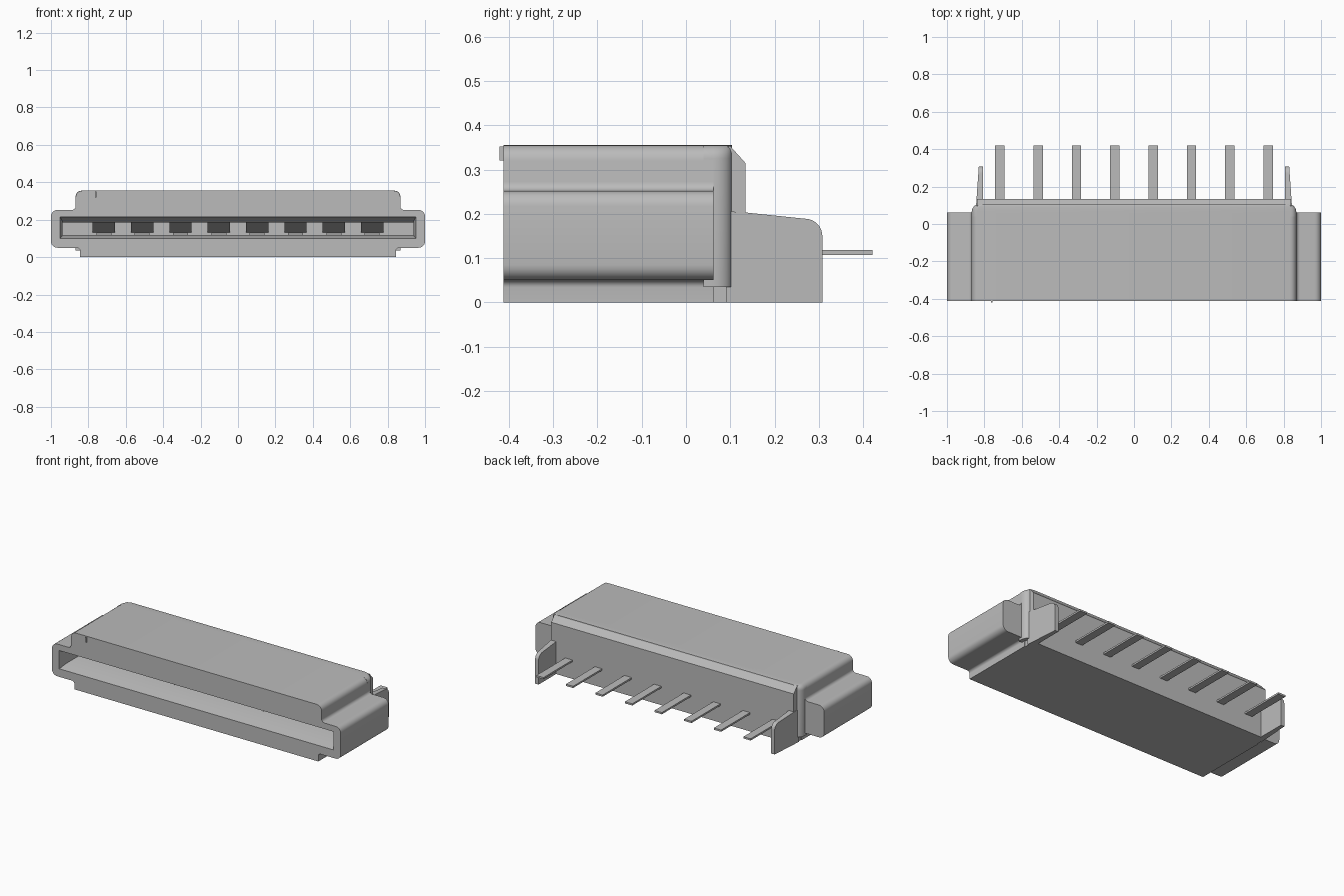
import bpy, bmesh, math

if "Cube" in bpy.data.objects:
    bpy.data.objects.remove(bpy.data.objects["Cube"], do_unlink=True)

grey = bpy.data.materials.new("connector grey")
grey.use_nodes = True
COLOR = (0.50, 0.50, 0.50, 1)
grey.diffuse_color = COLOR
grey.node_tree.nodes["Principled BSDF"].inputs["Base Color"].default_value = COLOR


def loft(name, rings, smooth=False):
    """Closed solid through rings of equal point count."""
    bm = bmesh.new()
    loops = [[bm.verts.new(p) for p in ring] for ring in rings]
    n = len(loops[0])
    for a, b in zip(loops, loops[1:]):
        for i in range(n):
            j = (i + 1) % n
            bm.faces.new((a[i], a[j], b[j], b[i]))
    bm.faces.new(loops[0])
    bm.faces.new(loops[-1])
    bmesh.ops.recalc_face_normals(bm, faces=bm.faces)
    mesh = bpy.data.meshes.new(name)
    bm.to_mesh(mesh)
    bm.free()
    mesh.materials.append(grey)
    ob = bpy.data.objects.new(name, mesh)
    bpy.context.collection.objects.link(ob)
    if smooth:
        shade(ob)
    return ob


def activate(ob):
    bpy.ops.object.select_all(action='DESELECT')
    ob.select_set(True)
    bpy.context.view_layer.objects.active = ob


def shade(ob):
    activate(ob)
    bpy.ops.object.shade_smooth_by_angle(angle=math.radians(30))


def rounded(points, steps=6):
    """Polygon whose corners (u, v, radius) are replaced by arcs (right angles)."""
    out = []
    n = len(points)
    for i, (u, v, r) in enumerate(points):
        if r == 0:
            out.append((u, v))
            continue
        dirs = []
        for q in (points[i - 1], points[(i + 1) % n]):
            d = math.hypot(q[0] - u, q[1] - v)
            dirs.append(((q[0] - u) / d, (q[1] - v) / d))
        (ax, ay), (bx, by) = dirs
        for k in range(steps + 1):
            t = k / steps * math.pi / 2
            s, c = r * (1 - math.sin(t)), r * (1 - math.cos(t))
            out.append((u + ax * s + bx * c, v + ay * s + by * c))
    return out


def mirrored(half):
    """Full outline from its right half, listed bottom to top."""
    return half + [(-x, z, r) for x, z, r in reversed(half)]


def ring_xz(outline, y):
    return [(x, y, z) for x, z in outline]


def slab_x(name, outline, x0, x1, smooth=False):
    """Side outline (y, z) extruded along x."""
    return loft(name, [[(x, y, z) for y, z in outline] for x in (x0, x1)], smooth)


def box(name, x0, x1, y0, y1, z0, z1):
    return slab_x(name, [(y0, z0), (y1, z0), (y1, z1), (y0, z1)], x0, x1)


# Housing with ears
section = rounded(mirrored([(0.845, 0, 0), (0.845, 0.05, 0.016), (1.0, 0.05, 0.035),
                            (1.0, 0.252, 0.035), (0.868, 0.252, 0.02), (0.868, 0.355, 0.035)]))
housing = loft("housing", [ring_xz(section, -0.412), ring_xz(section, 0.062)])

# Mating slot with a lead-in bevel
def slot_ring(y, hw, z0, z1):
    return [(-hw, y, z0), (hw, y, z0), (hw, y, z1), (-hw, y, z1)]

cutter = loft("slot_cutter", [slot_ring(-0.43, 0.953, 0.099, 0.217),
                              slot_ring(-0.405, 0.95, 0.101, 0.214),
                              slot_ring(-0.36, 0.937, 0.118, 0.186),
                              slot_ring(0.0, 0.937, 0.118, 0.186)])
cutter.hide_render = True
mod = housing.modifiers.new("slot", 'BOOLEAN')
mod.operation = 'DIFFERENCE'
mod.solver = 'EXACT'
mod.object = cutter
activate(housing)
bpy.ops.object.modifier_apply(modifier="slot")
bpy.data.objects.remove(cutter, do_unlink=True)
shade(housing)

# Rear of the housing with rounded vertical corners
rear = []
for k in range(7):
    t = k / 6 * math.pi / 2
    hw = 0.834 + 0.034 * math.cos(t)
    outline = rounded(mirrored([(hw, 0.035, 0), (hw, 0.355, 0.03)]))
    rear.append(ring_xz(outline, 0.062 + 0.042 * math.sin(t)))
rear.insert(0, [(x, 0.04, z) for x, _, z in rear[0]])
loft("housing_rear", rear, True)

# Back wall with a chamfered top edge
slab_x("back_wall", [(0.06, 0), (0.134, 0), (0.134, 0.315), (0.10, 0.353),
                     (0.08, 0.35), (0.06, 0.3)], -0.84, 0.84)

# Side tabs behind the housing, slightly tapered
for side, label in ((1, "left"), (-1, "right")):
    tab = [(0.09, 0), (0.308, 0), (0.308, 0.15)]
    tab += [(0.268 + 0.04 * math.cos(a), 0.15 + 0.039 * math.sin(a))
            for a in (k * math.pi / 16 for k in range(1, 9))]
    tab += [(0.134, 0.203), (0.09, 0.206)]
    outer = [(side * (0.845 - 0.07 * (y - 0.09)), y, z) for y, z in tab]
    inner = [(side * 0.806, y, z) for y, z in tab]
    loft(label + "_tab", [outer, inner], True)

# Eight contacts: rear pin, sloped spring holder and arched spring
for i in range(8):
    x = -0.7175 + 0.205 * i
    box(f"pin_{i + 1}", x - 0.025, x + 0.025, 0.12, 0.421, 0.107, 0.118)
    slab_x(f"spring_holder_{i + 1}", [(-0.34, 0.19), (0.01, 0.19), (0.01, 0.13)],
           x - 0.06, x + 0.06)
    arch = [(-0.26 + 0.2 * k / 8, 0.115 + 0.016 * math.sin(math.pi * k / 8)) for k in range(9)]
    slab_x(f"contact_spring_{i + 1}", arch, x - 0.04, x + 0.04, True)

# Small first-contact marker on the front face
box("position_mark", -0.764, -0.756, -0.421, -0.405, 0.32, 0.352)
